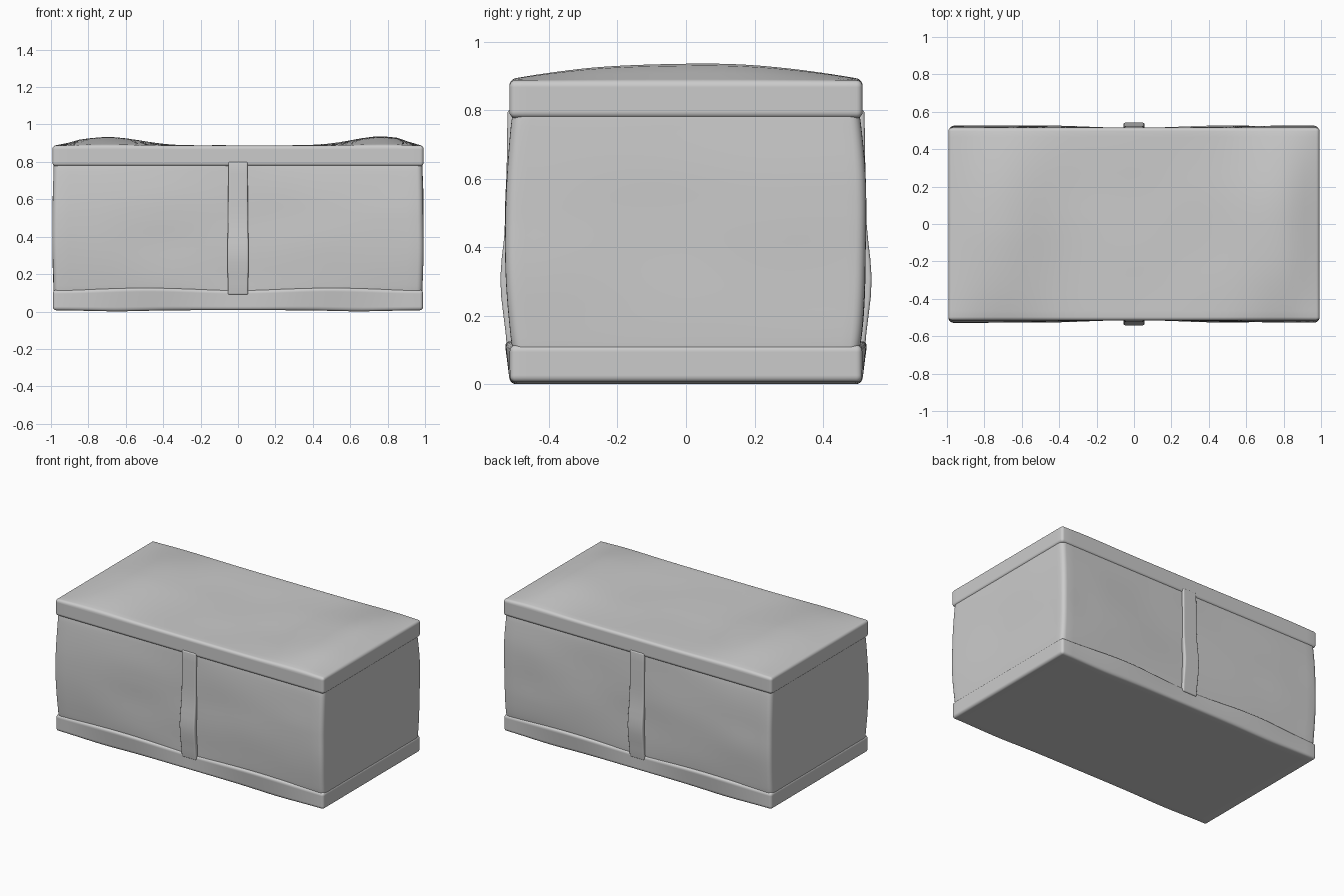
import bpy, bmesh, math
from mathutils import Vector, noise

if "Cube" in bpy.data.objects:
    bpy.data.objects.remove(bpy.data.objects["Cube"])


def bump(a, c, w):
    return math.exp(-((a - c) / w) ** 2)


def sgn(a):
    return 1 if a > 0 else -1


def soft_box(name, lo, hi, r, cuts, warp, hidden=None):
    """Rounded box with a gridded surface, shaped by a warp function."""
    lo, hi = Vector(lo), Vector(hi)
    mid, half = (lo + hi) / 2, (hi - lo) / 2
    bm = bmesh.new()
    bmesh.ops.create_cube(bm, size=2)
    bmesh.ops.subdivide_edges(bm, edges=bm.edges[:], cuts=cuts, use_grid_fill=True)
    step = 2 / (cuts + 1)
    edge = 3 * step
    for v in bm.verts:
        p, core = Vector(), Vector()
        for i in range(3):
            t, inner = v.co[i], half[i] - r
            # the outer three grid rows become the rounded corner
            if abs(t) > 1 - edge:
                p[i] = sgn(t) * (inner + r * (abs(t) - 1 + edge) / edge)
            else:
                p[i] = inner * t / (1 - edge)
            core[i] = max(-inner, min(inner, p[i]))
        v.co = mid + core + (p - core).normalized() * r
    if hidden:
        faces = [f for f in bm.faces if hidden(f.calc_center_median())]
        bmesh.ops.delete(bm, geom=faces, context='FACES')
    for v in bm.verts:
        v.co += Vector(warp(v.co.x, v.co.y, v.co.z))
    mesh = bpy.data.meshes.new(name)
    bm.to_mesh(mesh)
    bm.free()
    ob = bpy.data.objects.new(name, mesh)
    bpy.context.collection.objects.link(ob)
    bpy.ops.object.select_all(action='DESELECT')
    ob.select_set(True)
    bpy.context.view_layer.objects.active = ob
    bpy.ops.object.shade_smooth_by_angle(angle=math.radians(40))
    return ob


# Padded walls: soft bulges with light wrinkles
def wall_warp(x, y, z):
    t = max(0, min(1, (z - 0.1) / 0.69))
    rise = math.sin(math.pi * t) ** 0.7
    n = noise.noise(Vector((x * 2.5, y * 2.5, z * 4)))
    side = 0.3 + 0.7 * min(1, abs(x) / 0.7)
    dy = sgn(y) * min(1, abs(y) / 0.45) * rise * (0.021 * side + 0.005 * n)
    dx = sgn(x) * min(1, abs(x) / 0.9) * rise * (0.005 + 0.005 * n)
    return dx, dy, 0


soft_box("padded_body", (-0.985, -0.505, 0.07), (0.985, 0.505, 0.82), 0.03, 40,
         wall_warp, lambda c: c.z < 0.075 or c.z > 0.815)


# Lid: cloth mounds rise near both ends of the top
def lid_warp(x, y, z):
    if z < 0.87:
        return 0, 0, 0
    across = max(0, 1 - (y / 0.53) ** 2)
    ends = 0.046 * bump(x, -0.7, 0.24) + 0.05 * bump(x, 0.77, 0.22)
    fade = max(0, min(1, (0.99 - abs(x)) / 0.12))
    n = noise.noise(Vector((x * 3, y * 3, 2)))
    return 0, 0, across * fade * (ends + 0.004 * n)


soft_box("lid_band", (-0.992, -0.515, 0.777), (0.992, 0.515, 0.887), 0.018, 36,
         lid_warp, lambda c: c.z < 0.779 and abs(c.x) < 0.95 and abs(c.y) < 0.475)


# Base: upper rim flares out around each front and back panel
def base_warp(x, y, z):
    t = max(0, (z - 0.012) / 0.105)
    wave = math.sin(math.pi * min(1, abs(x))) ** 2
    face = max(0, (abs(y) - 0.45) / 0.06)
    dz = 0.014 * wave * t * face - 0.006 * bump(abs(x), 0.65, 0.2) * (1 - t)
    return 0, sgn(y) * 0.016 * t * wave * min(1, face), dz


soft_box("base_band", (-0.99, -0.514, 0.007), (0.99, 0.514, 0.115), 0.018, 36,
         base_warp, lambda c: c.z > 0.113 and abs(c.x) < 0.95 and abs(c.y) < 0.475)


# Upright straps between the panels, front and back
def strap_warp(x, y, z):
    return (sgn(x) * 0.004 * bump(z, 0.3, 0.2),
            sgn(y) * (0.022 * bump(z, 0.3, 0.14) + 0.004 * bump(z, 0.6, 0.2)), 0)


for side, label in ((-1, "front"), (1, "back")):
    y0, y1 = sorted((side * 0.49, side * 0.519))
    soft_box(label + "_strap", (-0.052, y0, 0.09), (0.052, y1, 0.80), 0.008, 18,
             strap_warp, lambda c: abs(c.y) < 0.492)
